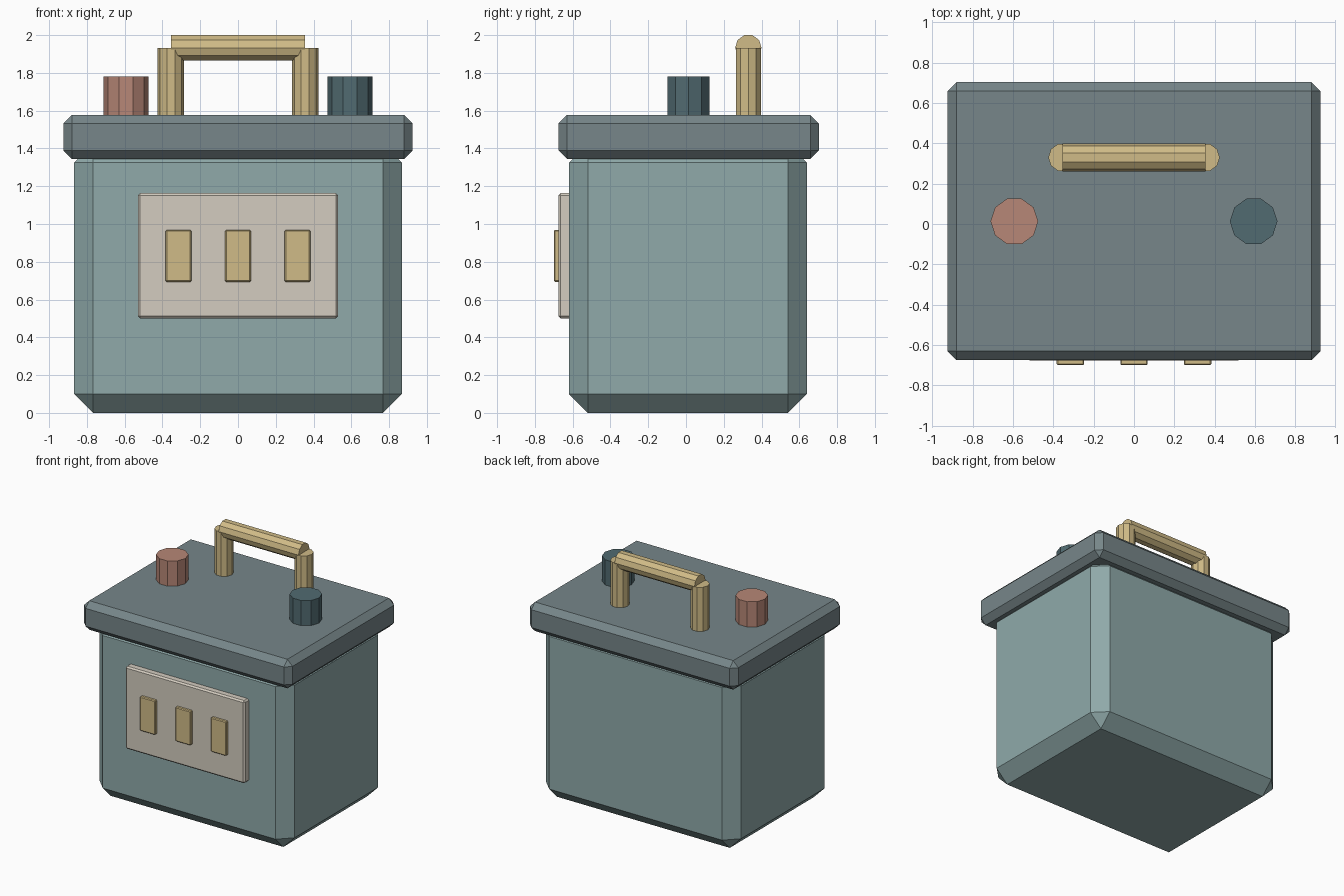
import bpy, bmesh
from math import pi
from mathutils import Matrix, Vector

if "Cube" in bpy.data.objects:
    bpy.data.objects.remove(bpy.data.objects["Cube"])


def material(name, rgb):
    # display colour (0-255) converted to linear
    m = bpy.data.materials.new(name)
    m.diffuse_color = [(c / 255) ** 2.2 for c in rgb] + [1]
    m.use_nodes = True
    m.node_tree.nodes["Principled BSDF"].inputs["Base Color"].default_value = m.diffuse_color
    return m


TEAL = material("teal", (142, 168, 168))
SLATE = material("slate", (118, 133, 136))
CREAM = material("cream", (210, 203, 190))
BRASS = material("brass", (207, 186, 134))
RED = material("red", (182, 134, 118))
NAVY = material("navy", (82, 106, 112))


def finish(name, bm, mat):
    mesh = bpy.data.meshes.new(name)
    bm.to_mesh(mesh)
    bm.free()
    mesh.materials.append(mat)
    obj = bpy.data.objects.new(name, mesh)
    bpy.context.collection.objects.link(obj)
    return obj


def box(name, lo, hi, chamfer, mat):
    lo, hi = Vector(lo), Vector(hi)
    bm = bmesh.new()
    bmesh.ops.create_cube(bm, size=1, matrix=Matrix.Translation((lo + hi) / 2)
                          @ Matrix.Diagonal((*(hi - lo), 1)))
    bmesh.ops.bevel(bm, geom=bm.edges[:], offset=chamfer, segments=1,
                    affect='EDGES', clamp_overlap=True)
    return finish(name, bm, mat)


def rod(name, centre, radius, length, rotation, mat):
    bm = bmesh.new()
    bmesh.ops.create_cone(bm, cap_ends=True, segments=10, radius1=radius,
                          radius2=radius, depth=length,
                          matrix=Matrix.Translation(centre) @ rotation)
    return finish(name, bm, mat)


UPRIGHT = Matrix.Rotation(pi / 2, 4, 'Z')   # corner of the decagon towards x
ALONG_X = Matrix.Rotation(pi / 2, 4, 'Y')   # corner of the decagon towards y

# Case and overhanging lid
box("case", (-0.867, -0.62, 0), (0.867, 0.64, 1.425), 0.1, TEAL)
box("lid", (-0.925, -0.675, 1.345), (0.925, 0.703, 1.578), 0.045, SLATE)

# Front label panel with three cells
box("front_panel", (-0.53, -0.676, 0.5), (0.53, -0.6, 1.163), 0.012, CREAM)
for i in (-1, 0, 1):
    x = i * 0.315
    box(f"cell_mark_{i + 2}", (x - 0.068, -0.7, 0.694),
        (x + 0.068, -0.66, 0.969), 0.006, BRASS)

# Terminals and handle posts on both sides
for side, s, mat in (("left", -1, RED), ("right", 1, NAVY)):
    rod(f"terminal_{side}", (s * 0.593, 0.013, 1.665), 0.118, 0.23, UPRIGHT, mat)
    rod(f"handle_post_{side}", (s * 0.355, 0.33, 1.742), 0.07, 0.38, UPRIGHT, BRASS)

# Handle grip
rod("handle_grip", (0, 0.33, 1.933), 0.07, 0.71, ALONG_X, BRASS)
